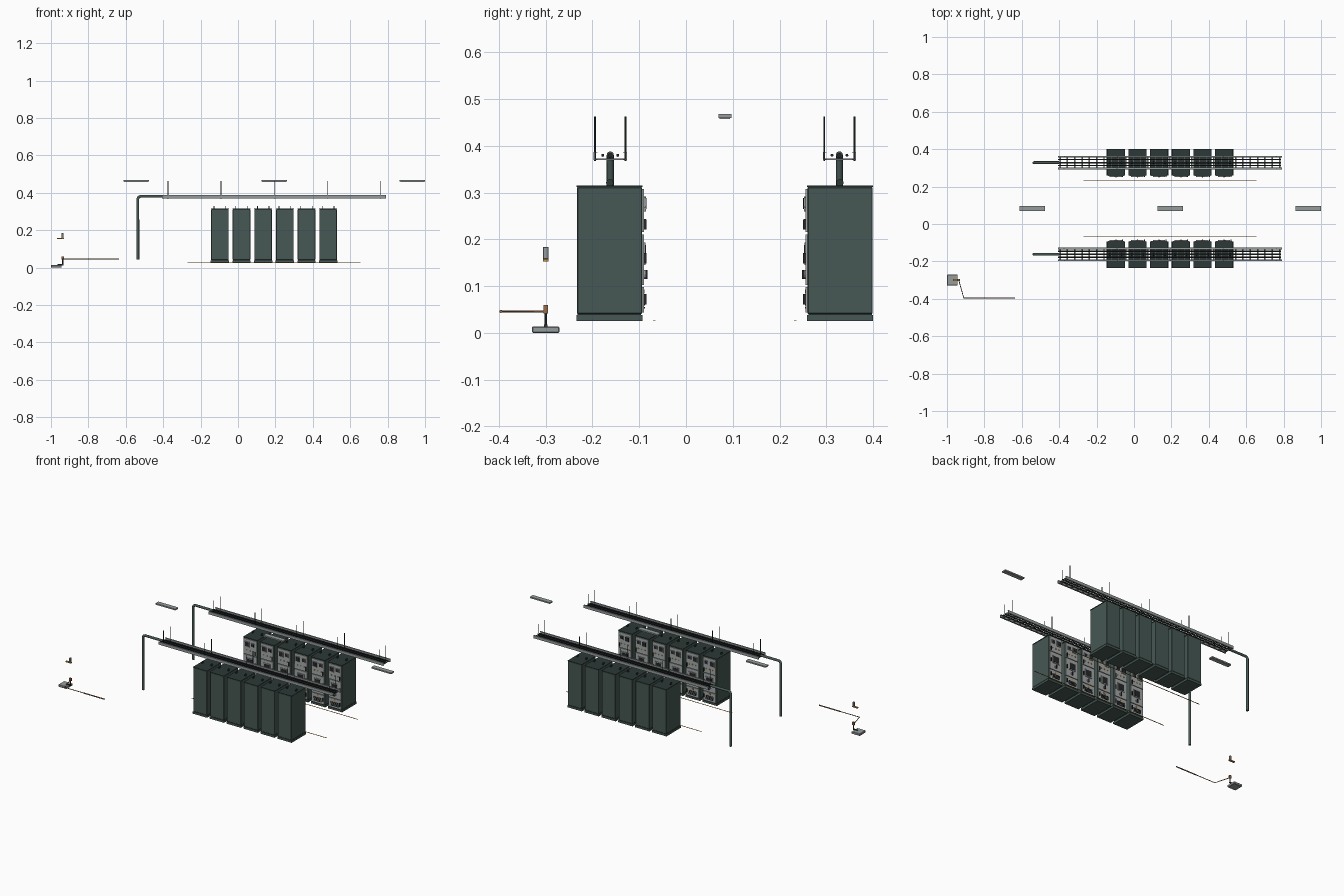
import bpy, bmesh, math
from mathutils import Vector, Matrix

if "Cube" in bpy.data.objects:
    bpy.data.objects.remove(bpy.data.objects["Cube"])

def material(name, rgb):
    m = bpy.data.materials.new(name)
    m.diffuse_color = (*rgb, 1)
    m.use_nodes = True
    m.node_tree.nodes["Principled BSDF"].inputs["Base Color"].default_value = m.diffuse_color
    return m

GREEN = material("dark green paint", (0.062, 0.098, 0.088))
TRIM = material("deep green trim", (0.025, 0.042, 0.038))
DOOR = material("light grey door", (0.38, 0.40, 0.40))
STEEL = material("galvanised steel", (0.30, 0.33, 0.33))
BLACK = material("black plastic", (0.018, 0.02, 0.022))
AMBER = material("amber", (0.60, 0.30, 0.04))
COPPER = material("copper", (0.33, 0.15, 0.07))
MID = 0.083                       # centre line of the aisle


class Part:
    """Collects primitives into one named object."""
    def __init__(self, name, mat, side=0):
        self.name, self.mat, self.side, self.bm = name, mat, side, bmesh.new()

    def y(self, d):               # distance from aisle -> world y for a row
        return MID + self.side * d if self.side else d

    def box(self, x0, x1, y0, y1, z0, z1):
        a, b = sorted((self.y(y0), self.y(y1)))
        m = Matrix.Translation(((x0 + x1) / 2, (a + b) / 2, (z0 + z1) / 2))
        bmesh.ops.create_cube(self.bm, size=1, matrix=m @ Matrix.Diagonal((x1 - x0, b - a, z1 - z0, 1)))

    def rod(self, p, q, r, n=10):
        p, q = (Vector((v[0], self.y(v[1]), v[2])) for v in (p, q))
        d = q - p
        m = Matrix.Translation((p + q) / 2) @ d.to_track_quat('Z', 'Y').to_matrix().to_4x4()
        bmesh.ops.create_cone(self.bm, cap_ends=True, segments=n, radius1=r, radius2=r, depth=d.length, matrix=m)

    def done(self, bevel=0, smooth=False):
        me = bpy.data.meshes.new(self.name)
        self.bm.to_mesh(me)
        self.bm.free()
        me.materials.append(self.mat)
        ob = bpy.data.objects.new(self.name, me)
        bpy.context.collection.objects.link(ob)
        if bevel:
            mod = ob.modifiers.new("bevel", 'BEVEL')
            mod.width, mod.segments = bevel, 1
        if smooth:
            for f in me.polygons:
                f.use_smooth = len(f.vertices) == 4
        return ob


def pipe(name, pts, r, mat):
    """Round tube along a path."""
    cu = bpy.data.curves.new(name, 'CURVE')
    cu.dimensions, cu.bevel_depth, cu.bevel_resolution, cu.use_fill_caps = '3D', r, 3, True
    sp = cu.splines.new('POLY')
    sp.points.add(len(pts) - 1)
    for s, p in zip(sp.points, pts):
        s.co = (*p, 1)
    cu.materials.append(mat)
    ob = bpy.data.objects.new(name, cu)
    bpy.context.collection.objects.link(ob)


XS = [-0.097 + 0.1158 * i for i in range(6)]      # cabinet centres

for row, s in (("front", -1), ("rear", 1)):
    # cabinet shells with plinth and roof lip
    body = Part(row + "_cabinet_bodies", GREEN, s)
    trim = Part(row + "_plinths_and_roof_lips", TRIM, s)
    base = Part(row + "_cabinet_plinths", GREEN, s)
    eyes = Part(row + "_lifting_eyes", TRIM, s)
    doors = Part(row + "_doors", DOOR, s)
    dark = Part(row + "_windows_and_vents", BLACK, s)
    grips = Part(row + "_handles_and_meters", STEEL, s)
    lamps = Part(row + "_signal_lamps", AMBER, s)
    for x in XS:
        body.box(x - 0.047, x + 0.047, 0.177, 0.316, 0.041, 0.312)
        base.box(x - 0.049, x + 0.049, 0.176, 0.317, 0.026, 0.038)
        trim.box(x - 0.046, x + 0.046, 0.179, 0.315, 0.038, 0.041)
        trim.box(x - 0.048, x + 0.048, 0.1755, 0.317, 0.312, 0.315)
        for dx in (-0.031, 0.031):
            eyes.rod((x + dx - 0.002, 0.246, 0.321), (x + dx + 0.002, 0.246, 0.321), 0.008, 12)
        # three stacked door panels
        for z0, z1 in ((0.216, 0.308), (0.103, 0.211), (0.044, 0.098)):
            doors.box(x - 0.043, x + 0.043, 0.173, 0.178, z0, z1)
        # upper panel: meter, relay screen, lamps
        grips.box(x - 0.034, x - 0.004, 0.169, 0.174, 0.260, 0.292)
        dark.box(x - 0.031, x - 0.007, 0.1675, 0.170, 0.265, 0.289)
        grips.box(x + 0.008, x + 0.032, 0.169, 0.174, 0.268, 0.290)
        dark.box(x + 0.011, x + 0.029, 0.168, 0.170, 0.271, 0.287)
        for k in range(3):
            lx = x - 0.022 + 0.022 * k
            lamps.rod((lx, 0.174, 0.240), (lx, 0.169, 0.240), 0.0035, 8)
        # middle panel: viewing window and rotary handle
        grips.box(x - 0.024, x + 0.024, 0.170, 0.174, 0.145, 0.193)
        dark.box(x - 0.019, x + 0.019, 0.169, 0.171, 0.150, 0.188)
        grips.rod((x, 0.174, 0.125), (x, 0.169, 0.125), 0.010, 12)
        dark.box(x - 0.003, x + 0.003, 0.165, 0.170, 0.115, 0.135)
        # side door grips
        for z in (0.232, 0.160, 0.072):
            dark.box(x + 0.034, x + 0.039, 0.167, 0.174, z - 0.011, z + 0.011)
        # bottom louvres and warning plate
        for k in range(4):
            dark.box(x - 0.028, x + 0.026, 0.171, 0.174, 0.052 + 0.007 * k, 0.056 + 0.007 * k)
        lamps.box(x - 0.006, x + 0.006, 0.172, 0.174, 0.084, 0.093)
    body.done(0.0015)
    for p in (trim, base, eyes, doors, dark, grips, lamps):
        p.done()

    # ladder cable tray
    tray = Part(row + "_cable_tray", STEEL, s)
    for e in (-1, 1):
        yo = 0.245 + e * 0.034
        tray.box(-0.406, 0.79, yo - 0.0015, yo + 0.0015, 0.370, 0.387)
        for z in (0.370, 0.3855):
            tray.box(-0.406, 0.79, yo, yo - e * 0.007, z, z + 0.0015)
    for i in range(31):
        rx = -0.395 + i * 0.0391
        tray.box(rx - 0.004, rx + 0.004, 0.212, 0.278, 0.370, 0.373)
    tray.done()
    # hanger rods
    hang = Part(row + "_hanger_rods", TRIM, s)
    for i in range(5):
        for e in (-1, 1):
            hx = -0.374 + 0.2835 * i
            hang.rod((hx, 0.245 + e * 0.0325, 0.368), (hx, 0.245 + e * 0.0325, 0.463), 0.0018, 8)
    hang.done()
    # cables lying in the tray
    cab = Part(row + "_tray_cables", BLACK, s)
    for dy, r in ((-0.016, 0.0032), (0, 0.005), (0.016, 0.0032)):
        cab.rod((-0.406, 0.245 + dy, 0.380), (0.785, 0.245 + dy, 0.380), r)
    cab.done(smooth=True)
    # riser conduit with a short bend
    yc = MID + s * 0.245
    pipe(row + "_riser_conduit", [(-0.40, yc, 0.381), (-0.522, yc, 0.381), (-0.531, yc, 0.377),
                                  (-0.535, yc, 0.368), (-0.535, yc, 0.042)], 0.0075, GREEN)
    # aisle marking
    line = Part(row + "_floor_line", AMBER, s)
    line.box(-0.27, 0.655, 0.1485, 0.1535, 0.0255, 0.0265)
    line.done()

# ceiling lights
lights = Part("ceiling_lights", STEEL)
glow = Part("ceiling_light_diffusers", DOOR)
for x in (-0.545, 0.193, 0.932):
    lights.box(x - 0.068, x + 0.068, 0.069, 0.097, 0.460, 0.468)
    glow.box(x - 0.064, x + 0.064, 0.072, 0.094, 0.458, 0.460)
lights.done()
glow.done()

# earthing stand at the far left
stand = Part("earth_stand_base", STEEL)
stand.box(-1.0, -0.943, -0.329, -0.271, 0.0, 0.014)
stand.done(0.002)
arm = Part("earth_stand_post", TRIM)
arm.box(-0.965, -0.934, -0.304, -0.296, 0.012, 0.018)
arm.rod((-0.937, -0.3, 0.012), (-0.937, -0.3, 0.045), 0.003)
arm.done()
clamp = Part("earth_clamp", COPPER)
clamp.box(-0.943, -0.931, -0.305, -0.295, 0.042, 0.060)
clamp.done()
pipe("earth_lead", [(-0.937, -0.3, 0.046), (-0.910, -0.396, 0.046), (-0.78, -0.396, 0.046)], 0.0022, COPPER)
pipe("earth_rod", [(-0.78, -0.396, 0.046), (-0.635, -0.396, 0.046)], 0.0035, COPPER)

# small hanging lever above the stand
lever = Part("lever_plate", AMBER)
lever.box(-0.968, -0.930, -0.306, -0.294, 0.153, 0.158)
lever.done()
grip = Part("lever_grip", STEEL)
grip.box(-0.943, -0.933, -0.306, -0.294, 0.158, 0.184)
grip.done(0.001)
